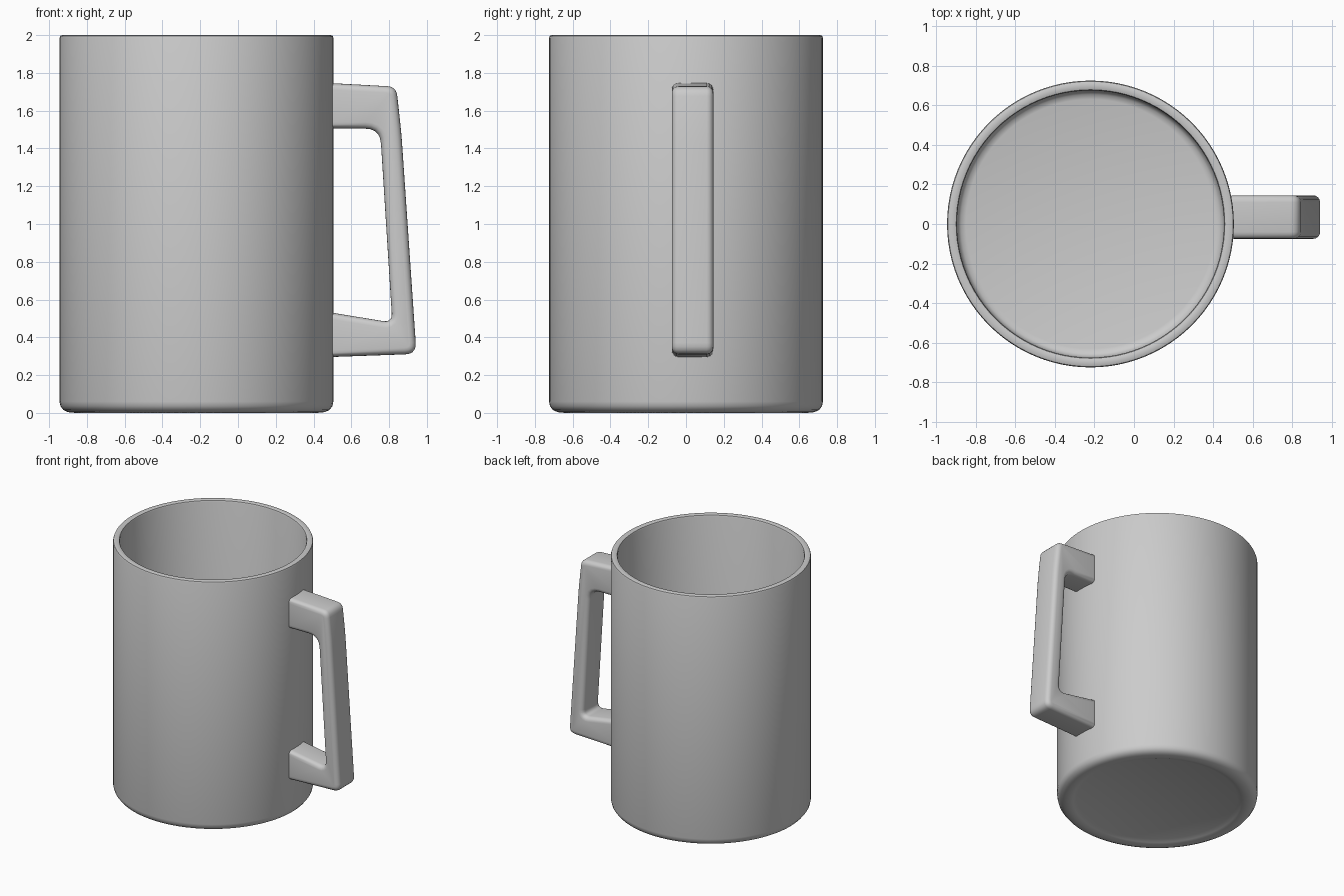
import bpy, bmesh, math
from mathutils import Vector

if "Cube" in bpy.data.objects:
    bpy.data.objects.remove(bpy.data.objects["Cube"])

CX = -0.22          # mug axis
SEG = 96


def finish(bm, name, angle=40):
    bmesh.ops.recalc_face_normals(bm, faces=bm.faces)
    me = bpy.data.meshes.new(name)
    bm.to_mesh(me)
    bm.free()
    ob = bpy.data.objects.new(name, me)
    bpy.context.collection.objects.link(ob)
    bpy.ops.object.select_all(action='DESELECT')
    bpy.context.view_layer.objects.active = ob
    ob.select_set(True)
    bpy.ops.object.shade_smooth_by_angle(angle=math.radians(angle))
    return ob


def lathe(name, profile):
    bm = bmesh.new()
    verts = [bm.verts.new((r, 0, z)) for r, z in profile]
    edges = [bm.edges.new(p) for p in zip(verts, verts[1:])]
    bmesh.ops.spin(bm, geom=verts + edges, cent=(0, 0, 0), axis=(0, 0, 1),
                   angle=math.tau, steps=SEG)
    bmesh.ops.remove_doubles(bm, verts=bm.verts, dist=1e-4)
    ob = finish(bm, name)
    ob.location.x = CX
    return ob


def rounded(corners, steps=5):
    """Round each (x, z, radius) corner of a closed outline."""
    out = []
    for i, (x, z, r) in enumerate(corners):
        p = Vector((x, z))
        if r == 0:
            out.append(p)
            continue
        a = p + (Vector(corners[i - 1][:2]) - p).normalized() * r
        b = p + (Vector(corners[(i + 1) % len(corners)][:2]) - p).normalized() * r
        for k in range(steps + 1):
            t = k / steps
            out.append(a * (1 - t) ** 2 + p * 2 * t * (1 - t) + b * t * t)
    return out


# Mug body: recessed base, outer wall, rounded rim, inner wall and floor
lathe("mug_body", [
    (0, 0.02), (0.58, 0.02), (0.61, 0.008), (0.64, 0.0), (0.68, 0.004), (0.705, 0.016),
    (0.72, 0.036), (0.725, 0.06), (0.725, 1.985), (0.721, 1.996), (0.71, 2.0),
    (0.69, 2.0), (0.679, 1.996), (0.675, 1.985),
    (0.675, 0.12), (0.67, 0.095), (0.655, 0.077), (0.63, 0.07), (0, 0.07)])

# Handle: angular C outline given thickness along y, with softened edges
outline = rounded([
    (0.47, 1.747, 0), (0.838, 1.727, 0.05), (0.865, 1.48, 0.06), (0.945, 0.312, 0.06),
    (0.47, 0.295, 0), (0.47, 0.535, 0), (0.817, 0.478, 0.05),
    (0.752, 1.505, 0.08), (0.47, 1.505, 0)])
bm = bmesh.new()
face = bm.faces.new([bm.verts.new((p.x, -0.075, p.y)) for p in outline])
ext = bmesh.ops.extrude_face_region(bm, geom=[face], use_keep_orig=True)
bmesh.ops.translate(bm, vec=(0, 0.22, 0),
                    verts=[v for v in ext["geom"] if isinstance(v, bmesh.types.BMVert)])
bmesh.ops.recalc_face_normals(bm, faces=bm.faces)
rims = [e for e in bm.edges if abs(e.verts[0].co.y - e.verts[1].co.y) < 1e-5]
bmesh.ops.bevel(bm, geom=rims, offset=0.035, segments=4, profile=0.5, affect='EDGES')
finish(bm, "handle")
